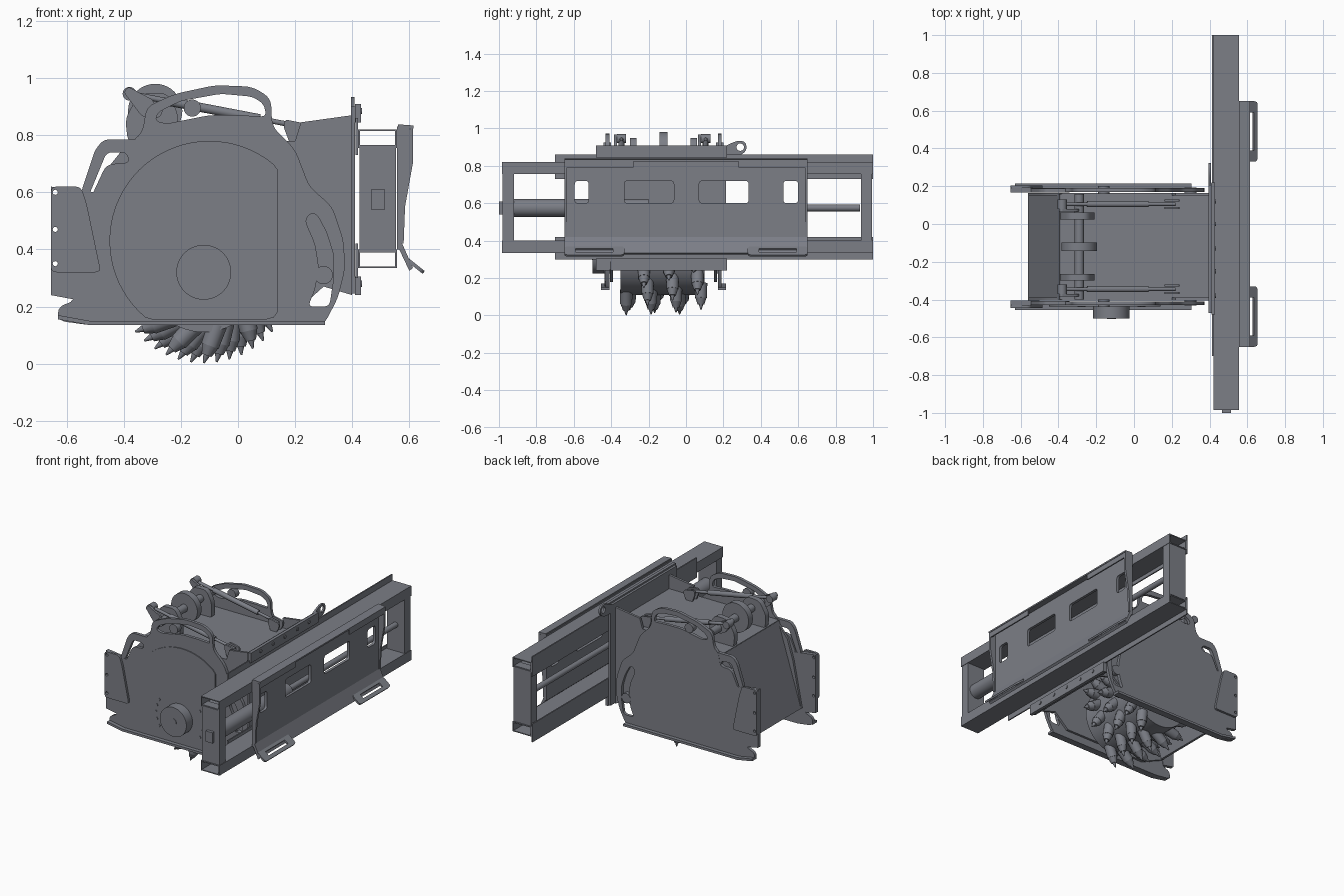
import bpy, bmesh, math
from mathutils import Matrix, Vector

cube = bpy.data.objects.get("Cube")
if cube:
    bpy.data.objects.remove(cube)

steel = bpy.data.materials.new("steel_grey")
steel.use_nodes = True
COLOUR = (0.2, 0.21, 0.24, 1)
steel.diffuse_color = COLOUR
steel.node_tree.nodes["Principled BSDF"].inputs["Base Color"].default_value = COLOUR
MID = -0.12  # y of the cutting head's middle plane


def activate(ob):
    bpy.ops.object.select_all(action='DESELECT')
    ob.select_set(True)
    bpy.context.view_layer.objects.active = ob


def finish(ob):
    ob.data.materials.clear()
    ob.data.materials.append(steel)
    activate(ob)
    bpy.ops.object.shade_smooth_by_angle(angle=math.radians(30))
    return ob


def soften(pts, r):
    """Replace each corner with a short curve of radius about r."""
    if not r:
        return pts
    out = []
    for i, p in enumerate(pts):
        p = Vector(p)
        a, b = Vector(pts[i - 1]) - p, Vector(pts[(i + 1) % len(pts)]) - p
        s = p + a.normalized() * min(r, a.length * 0.45)
        e = p + b.normalized() * min(r, b.length * 0.45)
        for k in range(5):
            t = k / 4
            out.append(s * (1 - t) ** 2 + p * 2 * t * (1 - t) + e * t * t)
    return out


def ring(x, y, r, n=32):
    return [(x + r * math.cos(k * math.tau / n), y + r * math.sin(k * math.tau / n)) for k in range(n)]


def rect(a, b, c, d):
    return [(a, c), (b, c), (b, d), (a, d)]


def plate(name, outer, holes, axes, origin, thick, r=0):
    """Flat profile with holes, thickened about its plane."""
    cu = bpy.data.curves.new(name, 'CURVE')
    cu.dimensions, cu.fill_mode, cu.extrude = '2D', 'BOTH', thick / 2
    for pts in [soften(outer, r)] + list(holes):
        sp = cu.splines.new('POLY')
        sp.points.add(len(pts) - 1)
        for q, p in zip(sp.points, pts):
            q.co = (p[0], p[1], 0, 1)
        sp.use_cyclic_u = True
    ob = bpy.data.objects.new(name, cu)
    bpy.context.collection.objects.link(ob)
    u, v = Vector(axes[0]), Vector(axes[1])
    m = Matrix((u, v, u.cross(v))).transposed().to_4x4()
    m.translation = origin
    ob.matrix_world = m
    activate(ob)
    bpy.ops.object.convert(target='MESH')
    return finish(bpy.context.object)


def xz(name, outer, y0, y1, holes=(), r=0):
    return plate(name, outer, holes, ((1, 0, 0), (0, 0, 1)), (0, (y0 + y1) / 2, 0), abs(y1 - y0), r)


def yz(name, outer, x0, x1, holes=(), r=0):
    return plate(name, outer, holes, ((0, 1, 0), (0, 0, 1)), ((x0 + x1) / 2, 0, 0), x1 - x0, r)


def box(name, x0, x1, y0, y1, z0, z1):
    return xz(name, rect(x0, x1, z0, z1), y0, y1)


def rods(name, segs, n=24):
    """Cylinders or cones, each given as start, end and two radii."""
    bm = bmesh.new()
    for p, q, r1, r2 in segs:
        p, q = Vector(p), Vector(q)
        d = q - p
        m = Matrix.Translation((p + q) / 2) @ d.to_track_quat('Z', 'Y').to_matrix().to_4x4()
        bmesh.ops.create_cone(bm, cap_ends=True, segments=n, radius1=r1, radius2=r2, depth=d.length, matrix=m)
    me = bpy.data.meshes.new(name)
    bm.to_mesh(me)
    bm.free()
    ob = bpy.data.objects.new(name, me)
    bpy.context.collection.objects.link(ob)
    return finish(ob)


# Cutter housing and sliding side plates, repeated on both sides
wall = [(-0.56, .25), (-.5, .55), (-.46, .68), (-.38, .78), (.2, .78), (.22, .845), (.4, .87),
        (.4, .24), (.3, .27), (.2, .18), (-.4, .18)]
slider = [(-.63, .15), (-.52, .135), (.3, .135), (.35, .23), (.375, .33), (.37, .43), (.33, .55), (.25, .62),
          (.2, .75), (.12, .83), (.115, .93), (.05, .97), (-.08, .975), (-.22, .945), (-.32, .9), (-.335, .81),
          (-.37, .78), (-.38, .7), (-.46, .7), (-.53, .55), (-.585, .3), (-.57, .22), (-.63, .2)]
handle_slot = [(-.28, .88), (-.2, .92), (-.06, .945), (.05, .935), (.09, .91), (.1, .865), (0, .87),
               (-.1, .87), (-.25, .84), (-.29, .85)]
crescent = [(.235, .5), (.25, .525), (.275, .525), (.31, .46), (.335, .38), (.335, .3), (.32, .2),
            (.245, .2), (.27, .26), (.283, .34), (.27, .42)]
ear = [(-.55, .6), (-.5, .75), (-.47, .785), (-.35, .785), (-.34, .7), (-.38, .7), (-.39, .74), (-.46, .74), (-.53, .57)]
bracket = [(-.655, .32), (-.48, .32), (-.53, .56), (-.55, .62), (-.655, .62)]
bracket_back = [(-.655, .24), (-.575, .225), (-.5, .6), (-.655, .62)]
bolt_holes = [ring(-.64, z, .009, 12) for z in (.35, .47, .6)]
for side, s in (("left", 1), ("right", -1)):
    def at(d, s=s):
        return MID + s * d
    xz(f"{side}_housing_wall", wall, at(.27), at(.285))
    xz(f"{side}_sliding_plate", slider, at(.29), at(.31), [soften(handle_slot, .02), soften(crescent, .02)], .03)
    xz(f"{side}_ear", ear, at(.287), at(.309), r=.02)
    xz(f"{side}_bracket", bracket, at(.31), at(.325), bolt_holes, .02)
    xz(f"{side}_bracket_back", bracket_back, at(.286), at(.31), bolt_holes)
    xz(f"{side}_skid", [(-.63, .155), (-.52, .135), (.305, .135), (.305, .15), (-.52, .15), (-.63, .17)], at(.29), at(.335))
    rods(f"{side}_slot_bolts", [((.3, at(.28), .31), (.3, at(.312), .31), .032, .032),
                                ((-.16, at(.28), .895), (-.16, at(.32), .895), .03, .03)])

    # Depth adjusting rod with its lug and fork
    y = at(.225)
    a, b = Vector((-.38, y, .945)), Vector((.22, y, .83))
    rods(f"{side}_adjuster", [(a, a.lerp(b, .25), .01, .01), (a.lerp(b, .22), a.lerp(b, .76), .016, .016),
                              (a.lerp(b, .7), b, .009, .009), (a - Vector((0, .025, 0)), a + Vector((0, .025, 0)), .024, .024)])
    for k in (-.02, .02):
        xz(f"{side}_fork", [(.16, .828), (.165, .855), (.24, .84), (.24, .81), (.22, .775), (.18, .775)], y + k - .006, y + k + .006, r=.01)
    xz(f"{side}_lug_arm", [(-.4, .95), (-.385, .97), (-.3, .925), (-.27, .87), (-.3, .85), (-.34, .87)], y - .04, y - .025, r=.01)
    xz(f"{side}_shaft_bracket", [(-.385, .77), (-.395, .86), (-.345, .945), (-.25, .95), (-.21, .88), (-.21, .77)],
       at(.145), at(.18), r=.03)

rods("cross_shaft", [((-.29, MID - .28, .885), (-.29, MID + .28, .885), .025, .025),
                     ((-.29, MID - .022, .885), (-.29, MID + .022, .885), .095, .095)], 40)
box("housing_top", -.39, .4, MID - .28, MID + .28, .765, .78)
xz("sloped_end_plate", [(-.56, .25), (-.395, .78), (-.38, .77), (-.545, .25)], MID - .28, MID + .28)

# Round cover and motor hub on the front side
cover = [(min(x, .14), max(z, .155)) for x, z in ring(-.1, .43, .35, 72)]
xz("round_cover", cover, MID - .316, MID - .31)
rods("motor_hub", [((-.12, -.5, .32), (-.12, -.42, .32), .096, .096), ((-.12, -.503, .32), (-.12, -.49, .32), .024, .024)], 48)
angles = [math.radians(h + k * 15) for h in (0, 180) for k in range(-2, 3)]
rods("cover_bolts", [((-.12 + .17 * math.cos(t), -.44, .32 + .17 * math.sin(t)),
                      (-.12 + .17 * math.cos(t), -.43, .32 + .17 * math.sin(t)), .01, .01) for t in angles], 12)

# Cutter drum with picks leaning in the cutting direction
rods("cutter_drum", [((-.12, MID - .23, .32), (-.12, MID + .22, .32), .21, .21)], 64)
picks = []
for i in range(44):
    t = -math.pi / 2 + i * math.tau / 44
    y = MID + .2 * (((i * 7) % 22) / 10.5 - 1)

    def polar(r, a):
        return Vector((-.12 + r * math.cos(a), y, .32 + r * math.sin(a)))
    root, tip = polar(.19, t + .26), polar(.318, t)
    picks += [(root, root.lerp(tip, .55), .034, .032), (root.lerp(tip, .55), root.lerp(tip, .8), .03, .018),
              (root.lerp(tip, .8), tip, .012, .003)]
rods("cutter_picks", picks, 12)

# Mounting plate, clamp strips and lifting lug
yz("mounting_plate", rect(-.47, .215, .245, .9), .395, .41)
for name, z0, z1 in (("upper_clamp", .845, .91), ("lower_clamp", .24, .305)):
    yz(name, rect(-.48, .22, z0, z1), .41, .43)
    rods(name + "_bolts", [((.41, y, z0 + .04), (.435, y, z0 + .04), .011, .011) for y in (-.38, -.25, -.13, 0, .12)], 12)
yz("lifting_lug", [(.18, .85), (.18, .89), (.27, .935), (.32, .93), (.325, .88), (.28, .85)], .395, .408,
   [ring(.29, .9, .02, 20)], .03)

# Side shift frame made of open tubes
for name, z0, z1, s0, s1 in (("upper", .755, .82, .73, .86), ("lower", .335, .4, .3, .42)):
    xz(name + "_tube", rect(.42, .556, z0, z1), -.985, 1, [rect(.427, .549, z0 + .006, z1 - .006)])
    yz(name + "_guide_strip", rect(-.7, 1, s0, s1), .412, .42)
box("right_frame_post", .425, .553, -.98, -.92, .39, .765)
box("left_frame_post", .425, .553, .935, .995, .39, .765)
rods("shift_cylinder", [((.49, -.92, .575), (.49, -.2, .575), .048, .048), ((.49, -.2, .575), (.49, .93, .575), .018, .018)], 32)
box("cylinder_anchor", .466, .514, -1, -.97, .54, .61)

# Quick attach plate with windows, flanges and hooks
windows = [soften(rect(a, b, .6, .72), .02) for a, b in ((-.595, -.52), (-.33, -.065), (.07, .335), (.52, .6))]
yz("attach_plate", rect(-.65, .65, .4, .83), .557, .575, windows)
xz("attach_lower_flange", [(.56, .41), (.6, .325), (.613, .335), (.575, .42)], -.65, .65)
xz("attach_top_lip", [(.56, .825), (.56, .838), (.615, .834), (.615, .824)], -.65, .65)
for s in (-1, 1):
    xz("attach_gusset", [(.56, .83), (.6, .825), (.612, .79), (.612, .7), (.585, .55), (.58, .42), (.56, .42)], s * .635, s * .65)
    xz("attach_lip_drop", [(.603, .83), (.612, .83), (.612, .79), (.603, .79)], s * .28, s * .65)
    plate("attach_hook", rect(-.16, .16, 0, .073), [rect(-.1, .1, .02, .05)],
          ((0, 1, 0), Vector((.75, 0, -.6)).normalized()), (.593, s * .49, .365), .012, .02)
